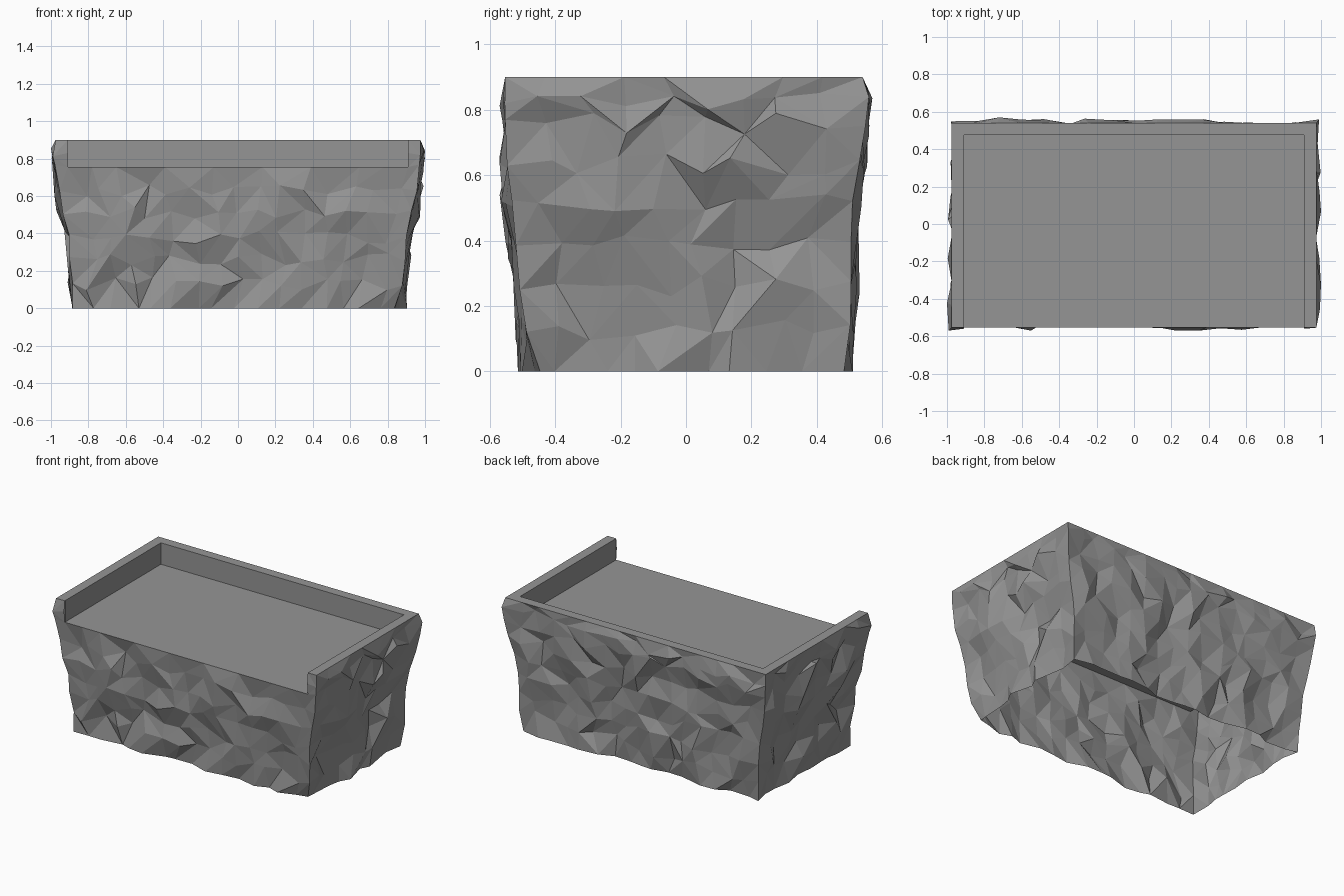
import bpy, bmesh, math, random
from mathutils import Vector

random.seed(11)
if "Cube" in bpy.data.objects:
    bpy.data.objects.remove(bpy.data.objects["Cube"], do_unlink=True)

stone = bpy.data.materials.new("stone_grey")
stone.use_nodes = True
stone.diffuse_color = (0.3, 0.3, 0.3, 1)
stone.node_tree.nodes["Principled BSDF"].inputs["Base Color"].default_value = (0.3, 0.3, 0.3, 1)


def add_object(name, bm):
    mesh = bpy.data.meshes.new(name)
    bm.to_mesh(mesh)
    bm.free()
    mesh.materials.append(stone)
    obj = bpy.data.objects.new(name, mesh)
    bpy.context.collection.objects.link(obj)


# Rows of the rock wall: height, half width, front depth, back depth
ROWS = [(0, .88, .49, .485), (.13, .89, .50, .495), (.26, .895, .51, .505),
        (.38, .905, .525, .505), (.51, .935, .54, .515), (.63, .96, .55, .53),
        (.755, .97, .553, .54), (.83, .98, .56, .55), (.9, .975, .553, .54)]
LONG, SHORT = 16, 9
TRAY_X, TRAY_BACK, FLOOR_Z = .91, .475, .755
FLOOR_ROW, RIM_ROW = 6, 8

# Larger lumps and hollows: place, push outward
LUMPS = [((.95, -.22, .57), .03), ((.9, .38, .27), .03), ((.93, .35, .45), -.03),
         ((.97, .13, .74), .025), ((.9, -.32, .15), -.03), ((.9, -.2, .42), .02),
         ((-.65, -.54, .5), .025), ((-.8, -.55, .64), -.025), ((.88, -.48, 0), -.05),
         ((.33, -.55, .62), .02), ((.1, -.53, .2), -.02), ((-.98, -.5, .84), .03),
         ((-.95, .2, .55), .02), ((-.75, .55, .84), .025), ((.97, .54, .84), .02),
         ((.35, .55, .8), .02), ((.2, .52, .35), -.03)]


def lump_push(p):
    return sum(a * math.exp(-((p - Vector(c)).length / .12) ** 2) for c, a in LUMPS)


def wall_vertex(row, side, i):
    """Position of one rock vertex; sides run front, right, back, left."""
    z, hx, front, back = ROWS[row]
    count = SHORT if side % 2 else LONG
    t = -1 + 2 * i / count
    slide = random.uniform(-.035, .035)
    lift = random.uniform(-.035, .035)
    bump = random.uniform(-.03, .026)
    corner = i == 0
    in_notch = side == 0 and row >= FLOOR_ROW and i > 0
    if corner:
        slide, lift, bump = 0, lift * .5, bump * .4
    if row in (0, RIM_ROW):
        lift = 0
    if row == RIM_ROW or in_notch:
        slide = lift = bump = 0
    mid, hy = (back - front) / 2, (back + front) / 2
    if side == 0:
        x = -TRAY_X + 2 * TRAY_X * (i - 1) / (LONG - 2) if in_notch else t * hx + slide
        p, normal = Vector((x, -front, z + lift)), Vector((0, -1, 0))
    elif side == 1:
        p, normal = Vector((hx, mid + t * hy + slide, z + lift)), Vector((1, 0, 0))
    elif side == 2:
        p, normal = Vector((-t * hx + slide, back, z + lift)), Vector((0, 1, 0))
    else:
        p, normal = Vector((-hx, mid - t * hy + slide, z + lift)), Vector((-1, 0, 0))
    if corner:
        normal = Vector((math.copysign(.7, p.x), math.copysign(.7, p.y), 0))
    if row < RIM_ROW and not in_notch:
        p += normal * (bump + lump_push(p))
    p.x = max(-1, min(1, p.x))
    p.y = max(-.57, min(.57, p.y))
    return p


# Rock body: faceted wall around all four sides, open below
bm = bmesh.new()
grid = []
for row in range(len(ROWS)):
    ring = []
    for side in range(4):
        for i in range(SHORT if side % 2 else LONG):
            ring.append(bm.verts.new(wall_vertex(row, side, i)))
    grid.append(ring)

total = len(grid[0])
for row in range(len(ROWS) - 1):
    low, high = grid[row], grid[row + 1]
    for i in range(total):
        if row >= FLOOR_ROW and 1 <= i < LONG - 1:
            continue  # open front of the tray
        k = (i + 1) % total
        a, b, c, d = low[i], low[k], high[k], high[i]
        if random.random() < .6:
            bm.faces.new((a, b, c))
            bm.faces.new((a, c, d))
        else:
            bm.faces.new((a, b, d))
            bm.faces.new((b, c, d))
bmesh.ops.delete(bm, geom=[v for v in bm.verts if not v.link_faces], context='VERTS')
add_object("rock_body", bm)


# Tray: flat floor, three inner walls and the flat rim
top_z, rim_x, rim_front, rim_back = ROWS[RIM_ROW]


def u_path(bm, x, back, z):
    points = [(-x, -rim_front), (-x, back), (x, back), (x, -rim_front)]
    return [bm.verts.new((px, py, z)) for px, py in points]


bm = bmesh.new()
outer = u_path(bm, rim_x, rim_back, top_z)
inner = u_path(bm, TRAY_X, TRAY_BACK, top_z)
base = u_path(bm, TRAY_X, TRAY_BACK, FLOOR_Z)
for upper, lower in ((outer, inner), (inner, base)):
    for i in range(3):
        bm.faces.new((upper[i], lower[i], lower[i + 1], upper[i + 1]))
bm.faces.new(base[::-1])
bm.normal_update()
add_object("tray_and_rim", bm)
